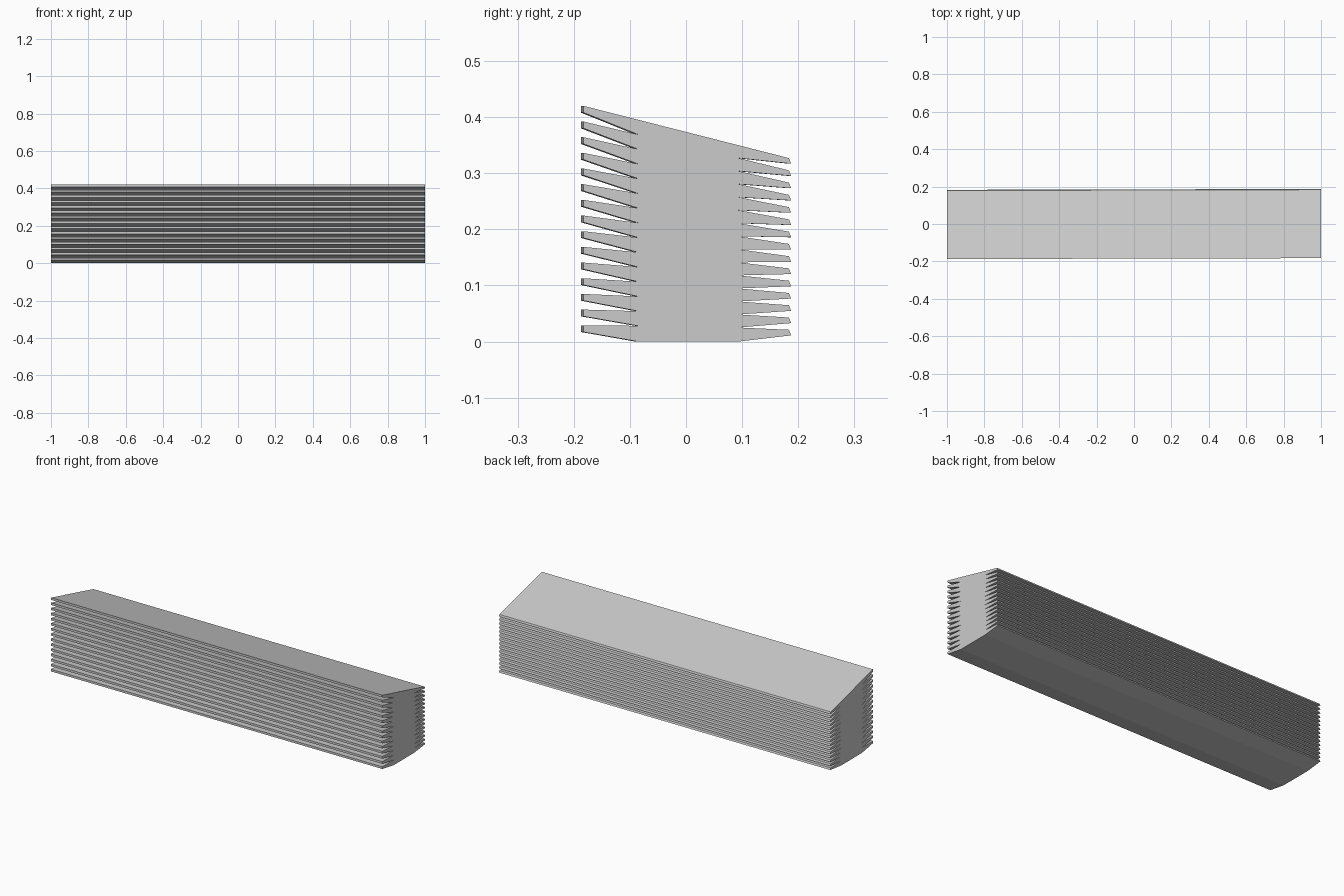
import bpy, bmesh

if "Cube" in bpy.data.objects:
    bpy.data.objects.remove(bpy.data.objects["Cube"])

FINS = 15


def lerp(a, b, i, n):
    return a + (b - a) * i / n


# Cross-section (y, z): finned front, sloped top, finned back, flat bottom
profile = []
for i in range(FINS):
    root = 0.001 if i == 0 else lerp(0.028, 0.369, i - 1, FINS - 2)
    tip = lerp(0.029, 0.420, i, FINS - 1)
    profile += [(-0.088, root), (-0.185, tip - 0.012), (-0.185, tip)]
for i in reversed(range(FINS)):
    root = 0.001 if i == 0 else lerp(0.025, 0.327, i - 1, FINS - 2)
    tip = lerp(0.021, 0.327, i, FINS - 1)
    profile += [(0.181, tip), (0.185, tip - 0.010), (0.091, root)]
profile[0] = (-0.088, 0.0)
profile[-1] = (0.091, 0.0)

# Extrude along x with a very slight sideways skew
SKEW = 0.0024
bm = bmesh.new()
ends = [[bm.verts.new((x, y + SKEW * x, z)) for y, z in profile] for x in (-1, 1)]
bm.faces.new(ends[0])
bm.faces.new(ends[1])
n = len(profile)
for i in range(n):
    j = (i + 1) % n
    bm.faces.new((ends[0][i], ends[0][j], ends[1][j], ends[1][i]))
bmesh.ops.recalc_face_normals(bm, faces=bm.faces)

mesh = bpy.data.meshes.new("finned_block")
bm.to_mesh(mesh)
bm.free()
bpy.context.collection.objects.link(bpy.data.objects.new("finned_block", mesh))
